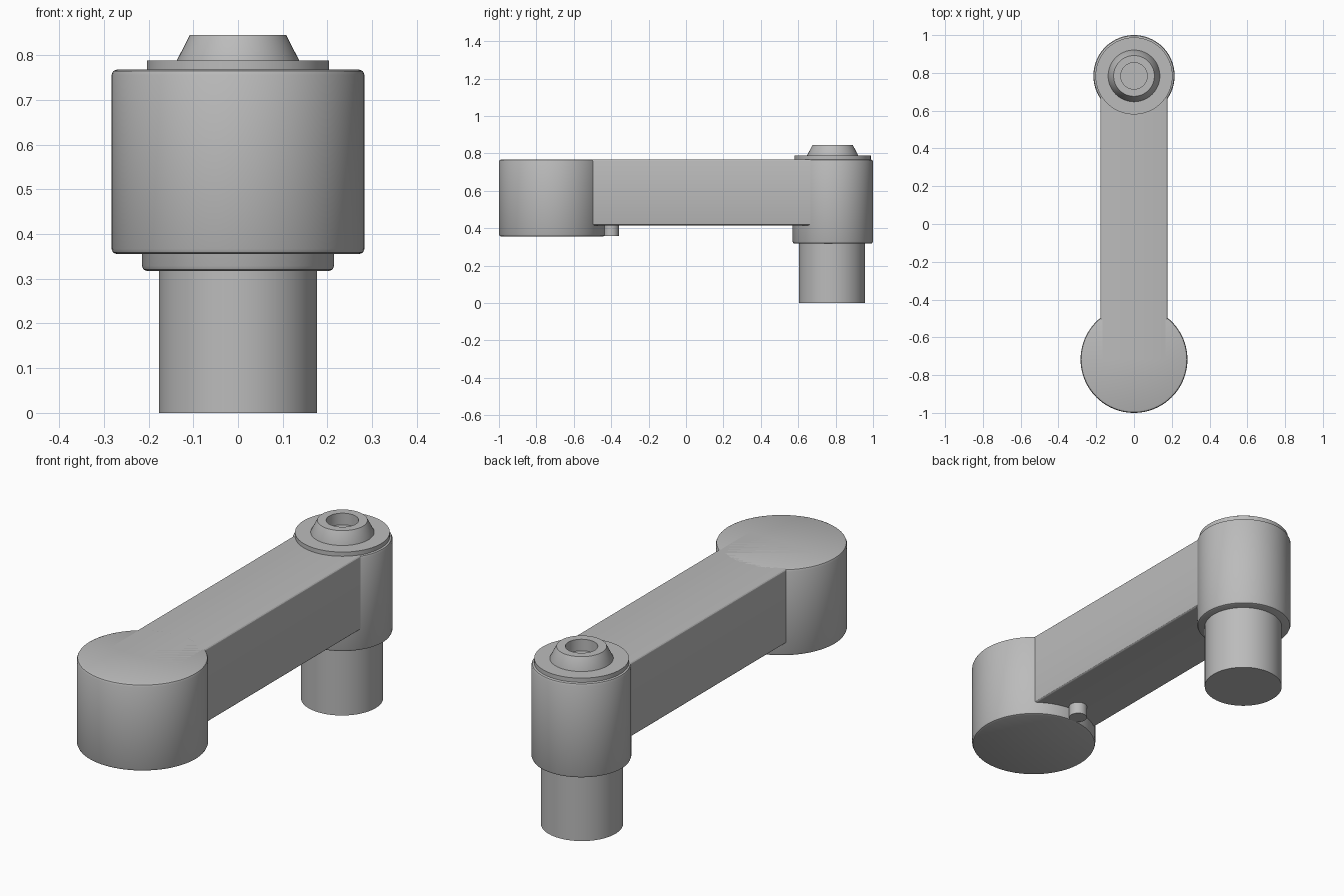
import bpy
import bmesh
from math import cos, sin, tau, radians

if "Cube" in bpy.data.objects:
    bpy.data.objects.remove(bpy.data.objects["Cube"], do_unlink=True)

grey = bpy.data.materials.new("plain grey")
grey.use_nodes = True
grey.diffuse_color = (0.5, 0.5, 0.5, 1)
grey.node_tree.nodes["Principled BSDF"].inputs["Base Color"].default_value = (0.5, 0.5, 0.5, 1)

FRONT_Y, BACK_Y = -0.717, 0.785
TOP = 0.768


def finish(name, bm):
    """Turn a bmesh into a named grey object."""
    bmesh.ops.recalc_face_normals(bm, faces=bm.faces)
    mesh = bpy.data.meshes.new(name)
    bm.to_mesh(mesh)
    bm.free()
    mesh.materials.append(grey)
    obj = bpy.data.objects.new(name, mesh)
    bpy.context.collection.objects.link(obj)
    return obj


def lathe(name, y, profile, sides=80):
    """Closed solid turned round a vertical axis; profile is (radius, z) from bottom to top."""
    bm = bmesh.new()
    rings = [[bm.verts.new((r * cos(tau * i / sides), y + r * sin(tau * i / sides), z))
              for i in range(sides)] for r, z in profile]
    for low, high in zip(rings, rings[1:]):
        for i in range(sides):
            j = (i + 1) % sides
            bm.faces.new((low[i], low[j], high[j], high[i]))
    bm.faces.new(rings[0][::-1])
    bm.faces.new(rings[-1])
    return finish(name, bm)


def rounded(radius, low, high, b=0.012):
    """Cylinder profile with softened rims."""
    c = 0.3 * b
    return [(radius - b, low), (radius - c, low + c), (radius, low + b),
            (radius, high - b), (radius - c, high - c), (radius - b, high)]


def box(name, half_width, y0, y1, z0, z1, b):
    """Bar along y with its long edges rounded."""
    bm = bmesh.new()
    bmesh.ops.create_cube(bm, size=1)
    for v in bm.verts:
        v.co = (v.co.x * 2 * half_width, y0 + (v.co.y + 0.5) * (y1 - y0),
                z0 + (v.co.z + 0.5) * (z1 - z0))
    long_edges = [e for e in bm.edges if abs(e.verts[0].co.y - e.verts[1].co.y) > 0.01]
    bmesh.ops.bevel(bm, geom=long_edges, offset=b, segments=3, profile=0.5, affect='EDGES')
    return finish(name, bm)


# Arm with the large front hub, the back hub and the small locating pin
arm = box("crank_arm", 0.178, FRONT_Y, BACK_Y, 0.415, TOP, 0.01)
front_hub = lathe("front_hub", FRONT_Y, rounded(0.283, 0.355, TOP))
back_hub = lathe("back_hub", BACK_Y, rounded(0.215, 0.317, TOP))
pin = lathe("locating_pin", -0.40, [(0.041, 0.358), (0.041, 0.45)], 32)

# Shaft below the back hub
shaft = lathe("shaft", 0.781, [(0.177, 0), (0.177, 0.36)])

# Washer and tapered cap with a blind socket
washer = lathe("washer", 0.784, [(0.204, 0.75), (0.204, 0.788)])
cap = lathe("tapered_cap", 0.784, [(0.137, 0.78), (0.137, 0.788), (0.108, 0.845),
                                   (0.07, 0.845), (0.07, 0.79)])

# Smooth round sides, crisp rims
for obj in (arm, front_hub, back_hub, pin, shaft, washer, cap):
    bpy.ops.object.select_all(action='DESELECT')
    obj.select_set(True)
    bpy.context.view_layer.objects.active = obj
    bpy.ops.object.shade_smooth_by_angle(angle=radians(30))
